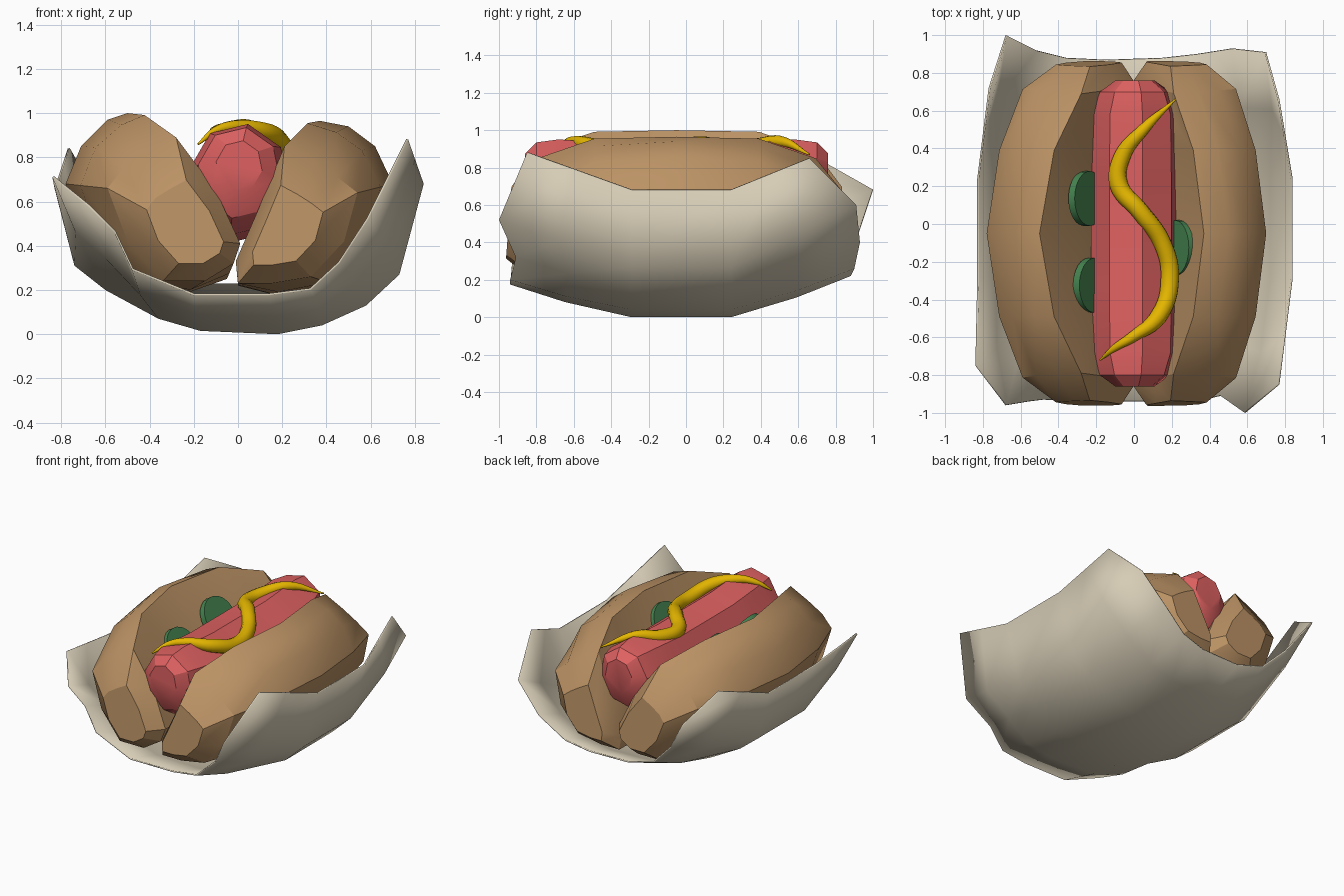
import bpy, bmesh, math
from mathutils import Vector

if "Cube" in bpy.data.objects:
    bpy.data.objects.remove(bpy.data.objects["Cube"])


def material(name, rgb):
    m = bpy.data.materials.new(name)
    m.diffuse_color = (*rgb, 1)
    m.use_nodes = True
    m.node_tree.nodes["Principled BSDF"].inputs["Base Color"].default_value = m.diffuse_color
    return m


BUN = material("bread", (0.50, 0.29, 0.13))
MEAT = material("sausage_red", (0.74, 0.12, 0.12))
YELLOW = material("mustard_yellow", (0.78, 0.47, 0.0))
GREEN = material("pickle_green", (0.06, 0.23, 0.08))
PAPER = material("paper", (0.68, 0.61, 0.47))


def finish(obj, mat, angle=30):
    obj.data.materials.append(mat)
    bpy.ops.object.select_all(action='DESELECT')
    obj.select_set(True)
    bpy.context.view_layer.objects.active = obj
    bpy.ops.object.shade_smooth_by_angle(angle=math.radians(angle))
    return obj


def loft(name, rows, mat, closed=True, angle=30):
    """Skin a list of equal-length rings (closed, capped) or strips (open)."""
    bm = bmesh.new()
    grid = [[bm.verts.new(p) for p in row] for row in rows]
    n = len(rows[0])
    for a, b in zip(grid, grid[1:]):
        for j in range(n if closed else n - 1):
            k = (j + 1) % n
            bm.faces.new((a[j], a[k], b[k], b[j]))
    if closed:
        bm.faces.new(grid[0])
        bm.faces.new(grid[-1])
        bmesh.ops.recalc_face_normals(bm, faces=bm.faces)
    me = bpy.data.meshes.new(name)
    bm.to_mesh(me)
    bm.free()
    obj = bpy.data.objects.new(name, me)
    bpy.context.collection.objects.link(obj)
    return finish(obj, mat, angle)


def mix(a, b, t):
    return [Vector(p).lerp(Vector(q), t) for p, q in zip(a, b)]


# Bun halves: wide middle blending to narrower ends whose caps lean inward at the top
def bun(name, mid, end):
    side = 1 if mid[0][0] > 0 else -1
    c = Vector((side * .17, .43))
    cap = [c + (Vector(p) - c) * 0.58 for p in end]
    shoulder = [Vector((p.x, p.y + (.03 if 1 <= i <= 4 else 0)))
                for i, p in enumerate(mix(mid, end, 0.35))]
    half = [(0.0, 0.0, mid), (0.44, 0.0, shoulder),
            (0.74, 0.07, end), (0.87, 0.05, cap)]
    stations = [(-1, *s) for s in reversed(half[1:])] + [(1, *s) for s in half]
    loft(name, [[(p[0], d * (t + lean * (0.88 - p[1]) / 0.67) - 0.05, p[1])
                 for p in s] for d, t, lean, s in stations], BUN)


bun("left_bun",
    [(-.78, .68), (-.71, .85), (-.59, .97), (-.5, 1.0), (-.25, .70),
     (-.03, .38), (-.05, .25), (-.25, .18), (-.55, .25), (-.70, .45)],
    [(-.59, .66), (-.52, .75), (-.41, .82), (-.28, .89), (-.1, .65),
     (.01, .41), (-.02, .32), (-.15, .24), (-.34, .24), (-.50, .42)])
bun("right_bun",
    [(.70, .68), (.62, .85), (.5, .94), (.37, .965), (.2, .64),
     (.03, .35), (.0, .22), (.2, .17), (.45, .22), (.62, .42)],
    [(.54, .64), (.45, .71), (.34, .78), (.21, .85), (.09, .56),
     (-.01, .33), (.0, .23), (.15, .23), (.33, .26), (.48, .42)])

# Sausage: eight-sided, ends turned slightly up and tapered
rings = [(-.86, .45, .76), (-.80, .80, .73), (-.68, .98, .70), (-.35, 1, .67),
         (.25, 1, .67), (.58, .98, .70), (.70, .80, .73), (.76, .45, .76)]
loft("sausage", [[(.005 + .235 * s * math.cos(math.radians(a)), y,
                   z + .26 * s * math.sin(math.radians(a)))
                  for a in range(35, 395, 45)] for y, s, z in rings], MEAT)

# Mustard: tapered squiggle along the sausage
path = [(-.18, -.72, .86, .1), (-.10, -.655, .92, .4), (-.01, -.60, .94, .6),
        (.13, -.49, .91, .95), (.19, -.29, .86, 1.05), (.15, -.10, .88, 1),
        (.03, .07, .92, 1), (-.08, .21, .90, 1.05), (-.06, .36, .91, .95),
        (.05, .50, .94, .65), (.22, .66, .87, .1)]
cu = bpy.data.curves.new("mustard", 'CURVE')
cu.dimensions = '3D'
cu.bevel_depth = 0.048
cu.bevel_resolution = 3
cu.resolution_u = 6
cu.use_fill_caps = True
sp = cu.splines.new('BEZIER')
sp.bezier_points.add(len(path) - 1)
for bp, (x, y, z, r) in zip(sp.bezier_points, path):
    bp.co = (x, y, z)
    bp.radius = r
    bp.handle_left_type = bp.handle_right_type = 'AUTO'
mustard = bpy.data.objects.new("mustard", cu)
bpy.context.collection.objects.link(mustard)
bpy.ops.object.select_all(action='DESELECT')
mustard.select_set(True)
bpy.context.view_layer.objects.active = mustard
bpy.ops.object.convert(target='MESH')
finish(bpy.context.view_layer.objects.active, YELLOW, 60)

# Pickle slices leaning on the cut faces of the bun
for i, (x, y, z, tilt) in enumerate([(-.25, .135, .77, 56), (-.225, -.325, .73, 56),
                                     (.235, -.125, .74, -60)]):
    bpy.ops.mesh.primitive_cylinder_add(vertices=24, radius=.145, depth=.04,
                                        location=(x, y, z),
                                        rotation=(0, math.radians(tilt), 0))
    o = bpy.context.object
    o.name = f"pickle_slice_{i + 1}"
    finish(o, GREEN)

# Paper wrapper: cradle with raised, uneven rims
front = [(-.84, -.75, .71), (-.68, -.96, .58), (-.56, -.94, .46), (-.48, -.93, .29),
         (-.20, -.94, .175), (.14, -.94, .175), (.33, -.94, .20), (.46, -.91, .32),
         (.59, -1.0, .52), (.77, -.85, .88)]
middle = [(-.83, .66), (-.74, .31), (-.6, .20), (-.36, .07), (-.17, .015),
          (.18, 0), (.38, .04), (.58, .13), (.73, .27), (.84, .68)]
back = [(-.77, .72, .84), (-.68, 1.0, .68), (-.52, .92, .44), (-.36, .88, .28),
        (-.15, .87, .22), (.15, .88, .22), (.33, .90, .26), (.52, .93, .40),
        (.70, .91, .60), (.77, .66, .85)]
m1 = [(x, -.29, z) for x, z in middle]
m2 = [(x, .24, z) for x, z in middle]


def between(a, b):
    return [p + Vector((.03 * (p.x / .8), 0, -.015 * (j in (3, 4, 5, 6))))
            if 0 < j < 9 else p for j, p in enumerate(mix(a, b, .55))]


wrapper = loft("paper_wrapper", [front, between(m1, front), m1, m2,
                                 between(m2, back), back], PAPER, False, 40)
sol = wrapper.modifiers.new("thickness", 'SOLIDIFY')
sol.thickness = 0.01
sol.offset = 1
